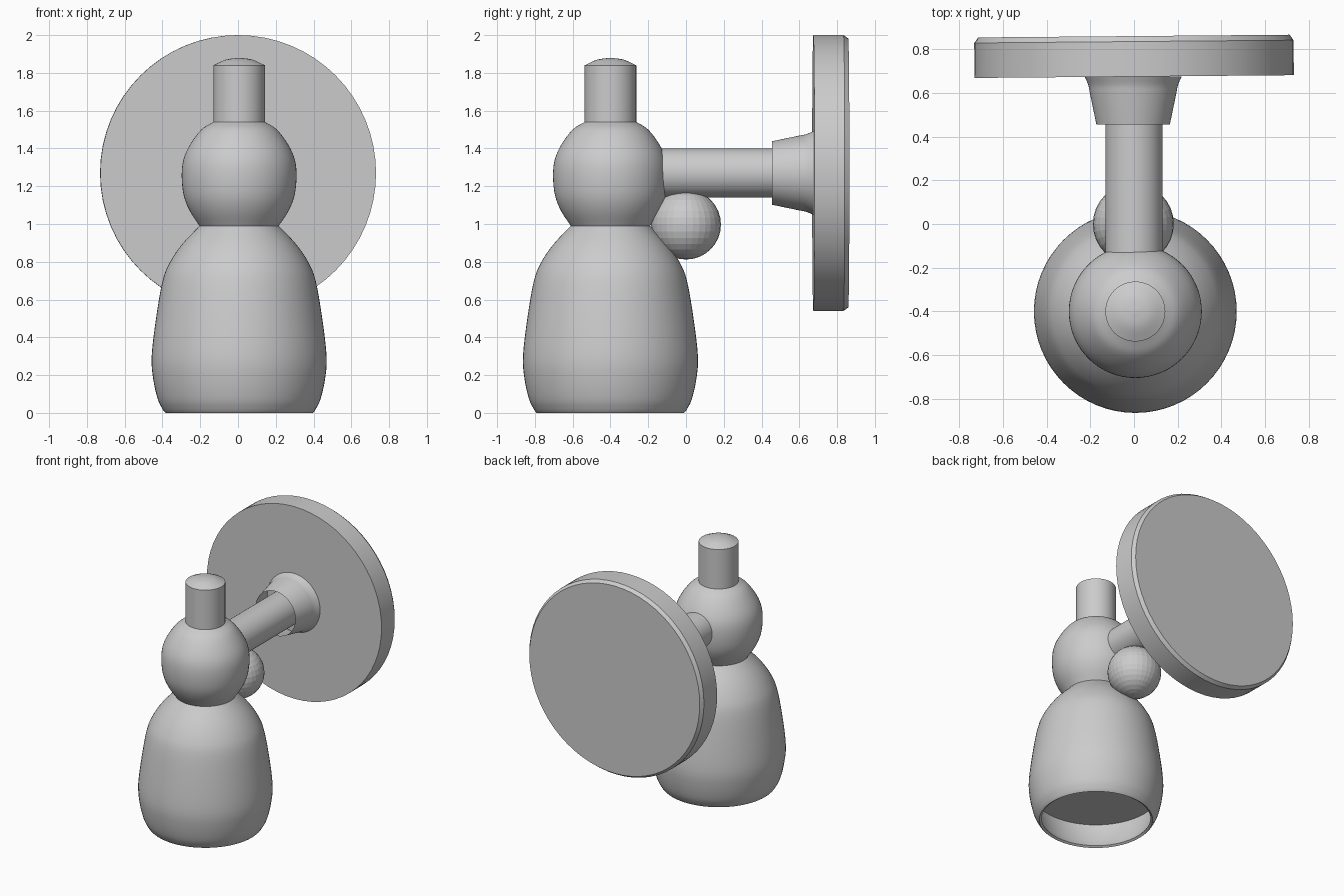
import bpy, bmesh, math
from mathutils import Matrix, Vector

cube = bpy.data.objects.get("Cube")
if cube:
    bpy.data.objects.remove(cube, do_unlink=True)

grey = bpy.data.materials.new("plain grey")
grey.use_nodes = True
grey.diffuse_color = (0.6, 0.6, 0.6, 1)
grey.node_tree.nodes["Principled BSDF"].inputs["Base Color"].default_value = (0.6, 0.6, 0.6, 1)


def curve_through(points, steps=4):
    """Smooth profile passing through the given points."""
    p = [Vector(q) for q in points]
    p = [2 * p[0] - p[1]] + p + [2 * p[-1] - p[-2]]
    out = []
    for a, b, c, d in zip(p, p[1:], p[2:], p[3:]):
        for i in range(steps):
            t = i / steps
            out.append(0.5 * (2 * b + (c - a) * t + (2 * a - 5 * b + 4 * c - d) * t**2
                              + (3 * b - a - 3 * c + d) * t**3))
    return [tuple(v) for v in out] + [points[-1]]


def lathe(name, profile, location, rotation=(0, 0, 0), sides=64, angle=30):
    """Turn a (radius, height) profile around its own z axis."""
    bm = bmesh.new()
    verts = [bm.verts.new((r, 0, h)) for r, h in profile]
    edges = [bm.edges.new(pair) for pair in zip(verts, verts[1:])]
    bmesh.ops.spin(bm, geom=verts + edges, cent=(0, 0, 0), axis=(0, 0, 1),
                   angle=math.tau, steps=sides, use_merge=True)
    bmesh.ops.remove_doubles(bm, verts=bm.verts, dist=0.0005)
    bmesh.ops.recalc_face_normals(bm, faces=bm.faces)
    return finish(name, bm, location, rotation, angle)


def finish(name, bm, location, rotation=(0, 0, 0), angle=None):
    mesh = bpy.data.meshes.new(name)
    bm.to_mesh(mesh)
    bm.free()
    mesh.materials.append(grey)
    obj = bpy.data.objects.new(name, mesh)
    bpy.context.collection.objects.link(obj)
    obj.location, obj.rotation_euler = location, rotation
    if angle:
        bpy.ops.object.select_all(action="DESELECT")
        obj.select_set(True)
        bpy.context.view_layer.objects.active = obj
        bpy.ops.object.shade_smooth_by_angle(angle=math.radians(angle))
    return obj


# Lamp body: domed stem, round joint, bell shade and recessed diffuser
cap = curve_through([(0, 1.88), (0.07, 1.87), (0.137, 1.84)])
joint = curve_through([(0.137, 1.54), (0.2, 1.5), (0.26, 1.42), (0.295, 1.34),
                       (0.304, 1.25), (0.293, 1.15), (0.262, 1.07), (0.21, 0.99)])
shade = curve_through([(0.21, 0.99), (0.3, 0.895), (0.365, 0.8), (0.405, 0.7), (0.44, 0.5),
                       (0.463, 0.3), (0.455, 0.18), (0.43, 0.07), (0.4, 0.01)])
inside = [(0.39, 0), (0.375, 0.01), (0.41, 0.07), (0.434, 0.18), (0.436, 0.21), (0, 0.21)]
lathe("lamp_body", cap + joint + shade[1:] + inside, (0.006, -0.4, 0))

# Wall side: arm, flared collar open towards the lamp, and bevelled plate
back = (-math.pi / 2, 0, 0)
lathe("arm", [(0.13, -0.2), (0.13, 0.69)], (0, 0, 1.27), back)
flare = [(0.168, 0.455)] + curve_through([(0.198, 0.6), (0.205, 0.635), (0.222, 0.675)])
lathe("arm_collar", flare, (-0.004, 0, 1.27), back)
lathe("wall_plate", [(0, -0.095), (0.73, -0.095), (0.73, 0.065), (0.712, 0.09), (0, 0.09)],
      (0, 0.769, 1.27), (-math.pi / 2, 0, math.radians(0.5)), angle=20)

# Faceted ball under the arm
bm = bmesh.new()
bmesh.ops.create_uvsphere(bm, u_segments=32, v_segments=16, radius=0.185)
finish("pivot_ball", bm, (-0.003, 0, 0.997))
